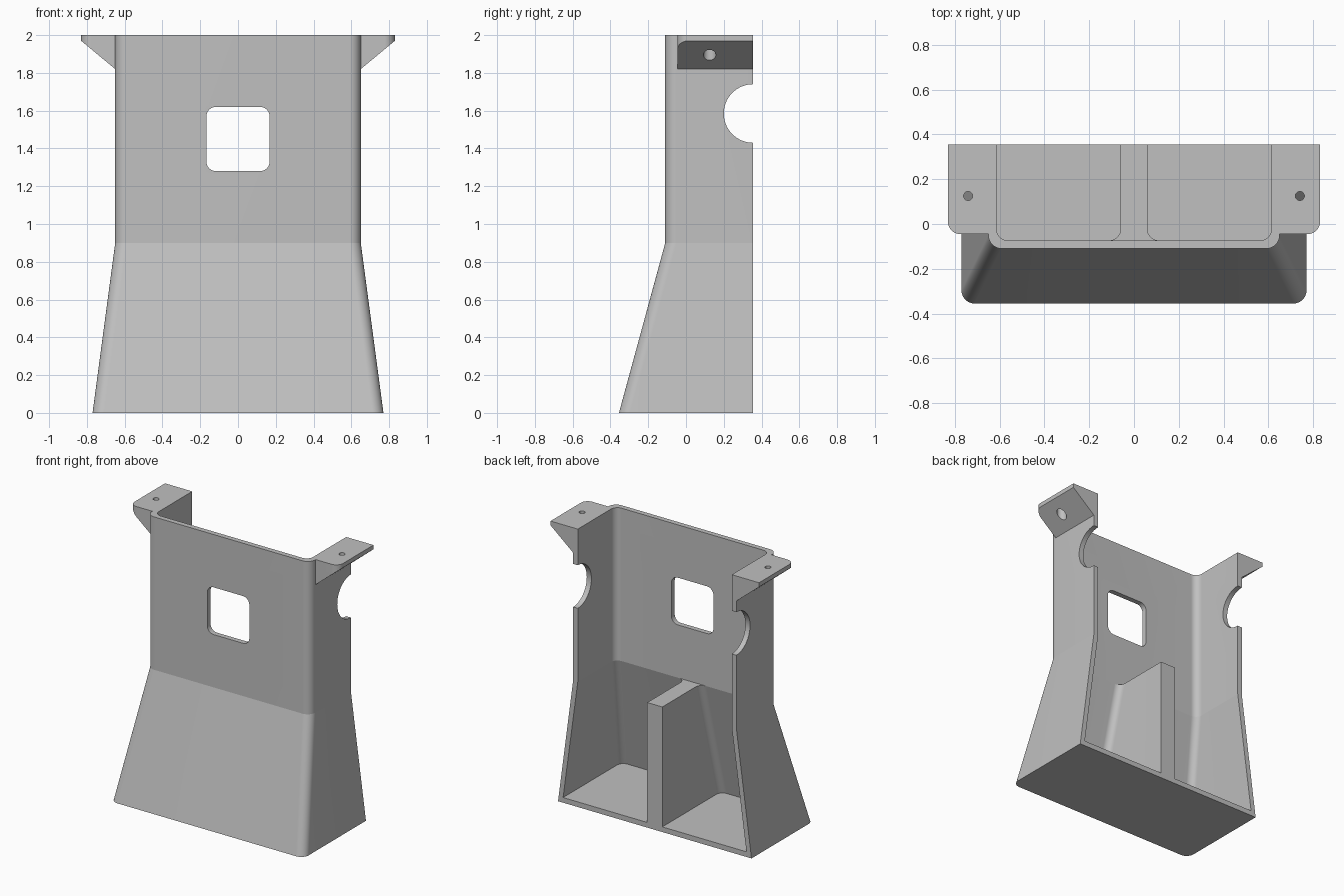
import bpy, bmesh
from math import sin, cos, pi, radians

if "Cube" in bpy.data.objects:
    bpy.data.objects.remove(bpy.data.objects["Cube"])

grey = bpy.data.materials.new("light_grey")
grey.use_nodes = True
colour = (0.53, 0.53, 0.53, 1)
grey.diffuse_color = colour
grey.node_tree.nodes["Principled BSDF"].inputs["Base Color"].default_value = colour

BACK, TOP, KINK, WALL = 0.355, 2.0, 0.9, 0.037
STEPS = 16


def outline(x0, x1, y0, y1, radii):
    """Rectangle with a radius per corner, anticlockwise from (x0, y0)."""
    pts = []
    corners = ((x0, y0, 1, 1), (x1, y0, -1, 1), (x1, y1, -1, -1), (x0, y1, 1, -1))
    for i, ((x, y, sx, sy), r) in enumerate(zip(corners, radii)):
        if r == 0:
            pts.append((x, y))
            continue
        for k in range(STEPS + 1):
            a = pi + (i + k / STEPS) * pi / 2
            pts.append((x + sx * r + r * cos(a), y + sy * r + r * sin(a)))
    return pts


def loft(name, rings):
    """Closed solid through rings that have equal point counts."""
    bm = bmesh.new()
    loops = [[bm.verts.new(p) for p in ring] for ring in rings]
    n = len(loops[0])
    for a, b in zip(loops, loops[1:]):
        for i in range(n):
            j = (i + 1) % n
            bm.faces.new((a[i], a[j], b[j], b[i]))
    bm.faces.new(loops[0][::-1])
    bm.faces.new(loops[-1])
    bmesh.ops.recalc_face_normals(bm, faces=bm.faces)
    mesh = bpy.data.meshes.new(name)
    bm.to_mesh(mesh)
    bm.free()
    mesh.materials.append(grey)
    obj = bpy.data.objects.new(name, mesh)
    bpy.context.collection.objects.link(obj)
    return obj


def at_z(pts, z):
    return [(x, y, z) for x, y in pts]


def activate(obj):
    bpy.ops.object.select_all(action="DESELECT")
    obj.select_set(True)
    bpy.context.view_layer.objects.active = obj


def cut(obj, cutter):
    mod = obj.modifiers.new("cut", "BOOLEAN")
    mod.operation, mod.solver, mod.object = "DIFFERENCE", "EXACT", cutter
    activate(obj)
    bpy.ops.object.modifier_apply(modifier=mod.name)
    bpy.data.objects.remove(cutter)


def drill(obj, loc, r, depth, rot=(0, 0, 0)):
    bpy.ops.mesh.primitive_cylinder_add(vertices=64, radius=r, depth=depth,
                                        location=loc, rotation=rot)
    cutter = bpy.context.object
    cutter.data.materials.append(grey)
    cut(obj, cutter)


def finish(obj):
    activate(obj)
    bpy.ops.object.shade_smooth_by_angle(angle=radians(7))


# Outer shell: flared base below a straight upper section
front_round = (0.06, 0.06, 0, 0)
foot = outline(-0.77, 0.77, -BACK, BACK, front_round)
waist = outline(-0.65, 0.65, -0.11, BACK, front_round)
shell = loft("housing_shell", [at_z(foot, 0), at_z(waist, KINK), at_z(waist, TOP)])


# Two tapered lower pockets leave the floor and the central divider
def pocket_ring(z, side):
    t = z / KINK
    x, y = 0.735 - 0.122 * t, -0.318 + 0.245 * t
    lo, hi = sorted((side * 0.06, side * x))
    return at_z(outline(lo, hi, y, BACK + 0.1, (0.05, 0.05, 0, 0)), z)


for side in (-1, 1):
    cut(shell, loft("pocket_cutter", [pocket_ring(z, side) for z in (WALL, KINK, 1.0)]))

# Open upper cavity
inner = outline(-0.613, 0.613, -0.073, BACK + 0.1, (0.05, 0.05, 0, 0))
cut(shell, loft("cavity_cutter", [at_z(inner, KINK), at_z(inner, TOP + 0.1)]))

# Rounded square window through the front wall
window = outline(-0.167, 0.167, 1.28, 1.62, (0.05,) * 4)
cut(shell, loft("window_cutter", [[(x, y, z) for x, z in window] for y in (-0.3, 0.1)]))

# Half-round notches in the rear edges of both side walls
drill(shell, (0, BACK, 1.585), 0.155, 2, (0, pi / 2, 0))
finish(shell)

# Wedge-shaped mounting brackets with counterbored screw holes
plan = outline(0.65, 0.83, -0.045, BACK, (0, 0.055, 0, 0))
for side, label in ((1, "left"), (-1, "right")):
    under = [(side * x, y, 1.82 + (x - 0.65) * 0.83) for x, y in plan]
    upper = [(side * x, y, TOP) for x, y in plan]
    bracket = loft(label + "_mounting_bracket", [under, upper])
    drill(bracket, (side * 0.74, 0.125, 1.9), 0.02, 0.5)
    drill(bracket, (side * 0.74, 0.125, 1.865), 0.033, 0.2)
    finish(bracket)
